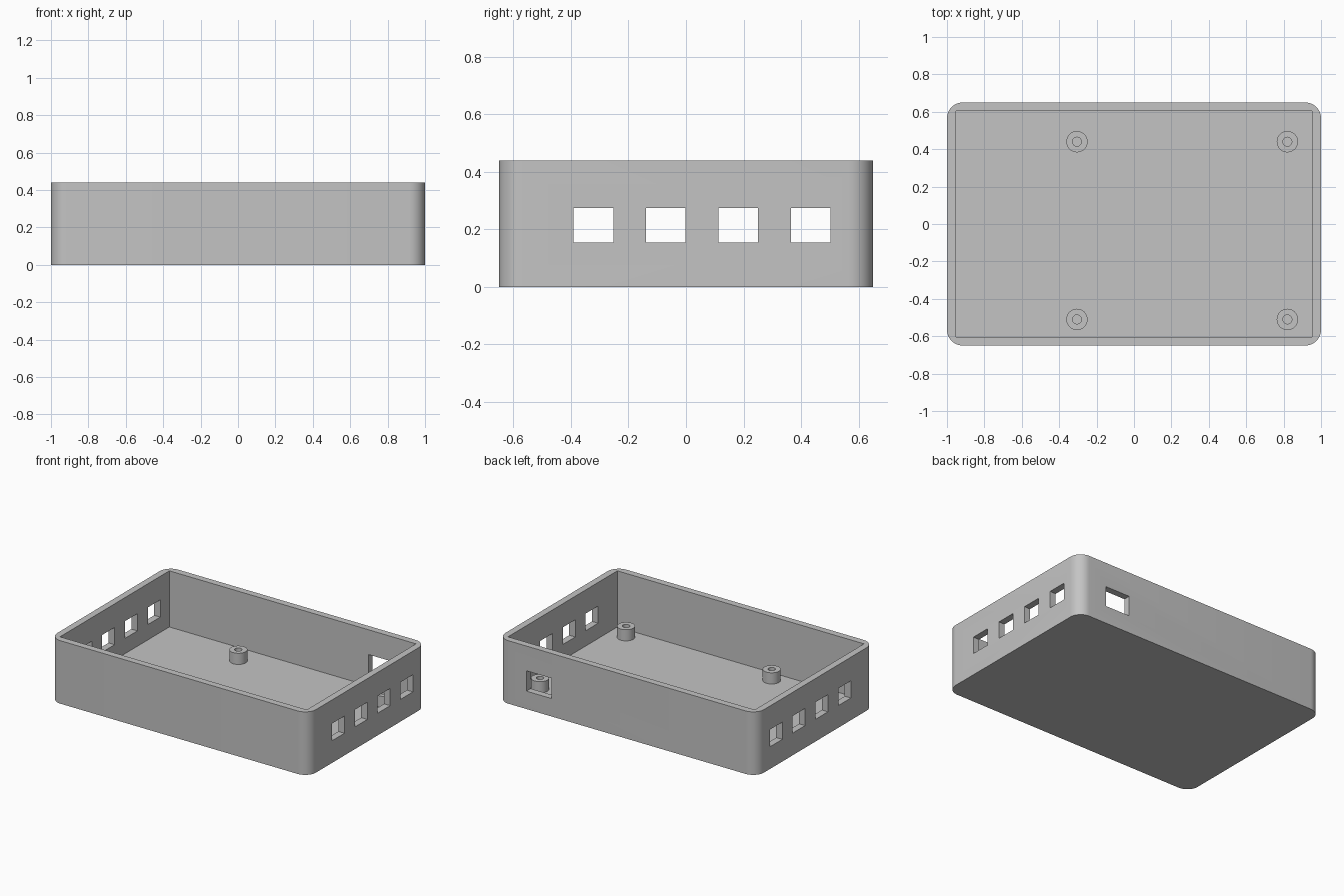
import bpy
import bmesh
from math import radians, tau, cos, sin
from mathutils import Matrix, Vector

LENGTH, WIDTH, HEIGHT = 2.0, 1.30, 0.44
WALL, FLOOR, CORNER = 0.047, 0.048, 0.085

cube = bpy.data.objects.get("Cube")
if cube:
    bpy.data.objects.remove(cube, do_unlink=True)

grey = bpy.data.materials.new("light_grey_plastic")
grey.use_nodes = True
colour = (0.55, 0.55, 0.55, 1)
grey.diffuse_color = colour
grey.node_tree.nodes["Principled BSDF"].inputs["Base Color"].default_value = colour


def add_object(name, bm):
    bmesh.ops.recalc_face_normals(bm, faces=bm.faces)
    mesh = bpy.data.meshes.new(name)
    bm.to_mesh(mesh)
    bm.free()
    mesh.materials.append(grey)
    obj = bpy.data.objects.new(name, mesh)
    bpy.context.collection.objects.link(obj)
    return obj


def add_box(bm, low, high):
    low, high = Vector(low), Vector(high)
    matrix = Matrix.Translation((low + high) / 2) @ Matrix.Diagonal((*(high - low), 1))
    bmesh.ops.create_cube(bm, size=1, matrix=matrix)


def select_only(obj):
    bpy.ops.object.select_all(action="DESELECT")
    obj.select_set(True)
    bpy.context.view_layer.objects.active = obj


def cut(obj, cutter):
    select_only(obj)
    mod = obj.modifiers.new("cut", "BOOLEAN")
    mod.operation = "DIFFERENCE"
    mod.solver = "EXACT"
    mod.object = cutter
    bpy.ops.object.modifier_apply(modifier=mod.name)
    bpy.data.objects.remove(cutter, do_unlink=True)


def smooth(obj):
    select_only(obj)
    bpy.ops.object.shade_smooth_by_angle(angle=radians(30))


# Solid body with rounded upright corners
bm = bmesh.new()
add_box(bm, (-LENGTH / 2, -WIDTH / 2, 0), (LENGTH / 2, WIDTH / 2, HEIGHT))
uprights = [e for e in bm.edges if abs(e.verts[0].co.z - e.verts[1].co.z) > 0.1]
bmesh.ops.bevel(bm, geom=uprights, offset=CORNER, segments=10, profile=0.5, affect="EDGES")
tray = add_object("case_tray", bm)

# Square-cornered cavity, open at the top
bm = bmesh.new()
x, y = LENGTH / 2 - WALL, WIDTH / 2 - WALL
add_box(bm, (-x, -y, FLOOR), (x, y, HEIGHT + 0.1))
cut(tray, add_object("cavity_cutter", bm))

# Four windows through both end walls, one larger window in the back wall
bm = bmesh.new()
for i in range(4):
    y = -0.322 + 0.252 * i
    add_box(bm, (-1.1, y - 0.069, 0.155), (1.1, y + 0.069, 0.275))
add_box(bm, (0.585, 0.55, 0.125), (0.778, 0.75, 0.267))
cut(tray, add_object("window_cutter", bm))
smooth(tray)


# Hollow mounting posts standing on the floor
def add_post(name, x, y, outer=0.057, bore=0.024, top=0.126, sides=32):
    bm = bmesh.new()
    base = FLOOR - 0.01
    profile = [(bore, base), (outer, base), (outer, top), (bore, top)]
    rings = [[bm.verts.new((x + r * cos(tau * i / sides), y + r * sin(tau * i / sides), z))
              for i in range(sides)] for r, z in profile]
    for a, b in zip(rings, rings[1:] + rings[:1]):
        for i in range(sides):
            j = (i + 1) % sides
            bm.faces.new((a[i], a[j], b[j], b[i]))
    smooth(add_object(name, bm))


for side, x in (("right", -0.305), ("left", 0.82)):
    for end, y in (("front", -0.51), ("back", 0.44)):
        add_post(f"{end}_{side}_mounting_post", x, y)
